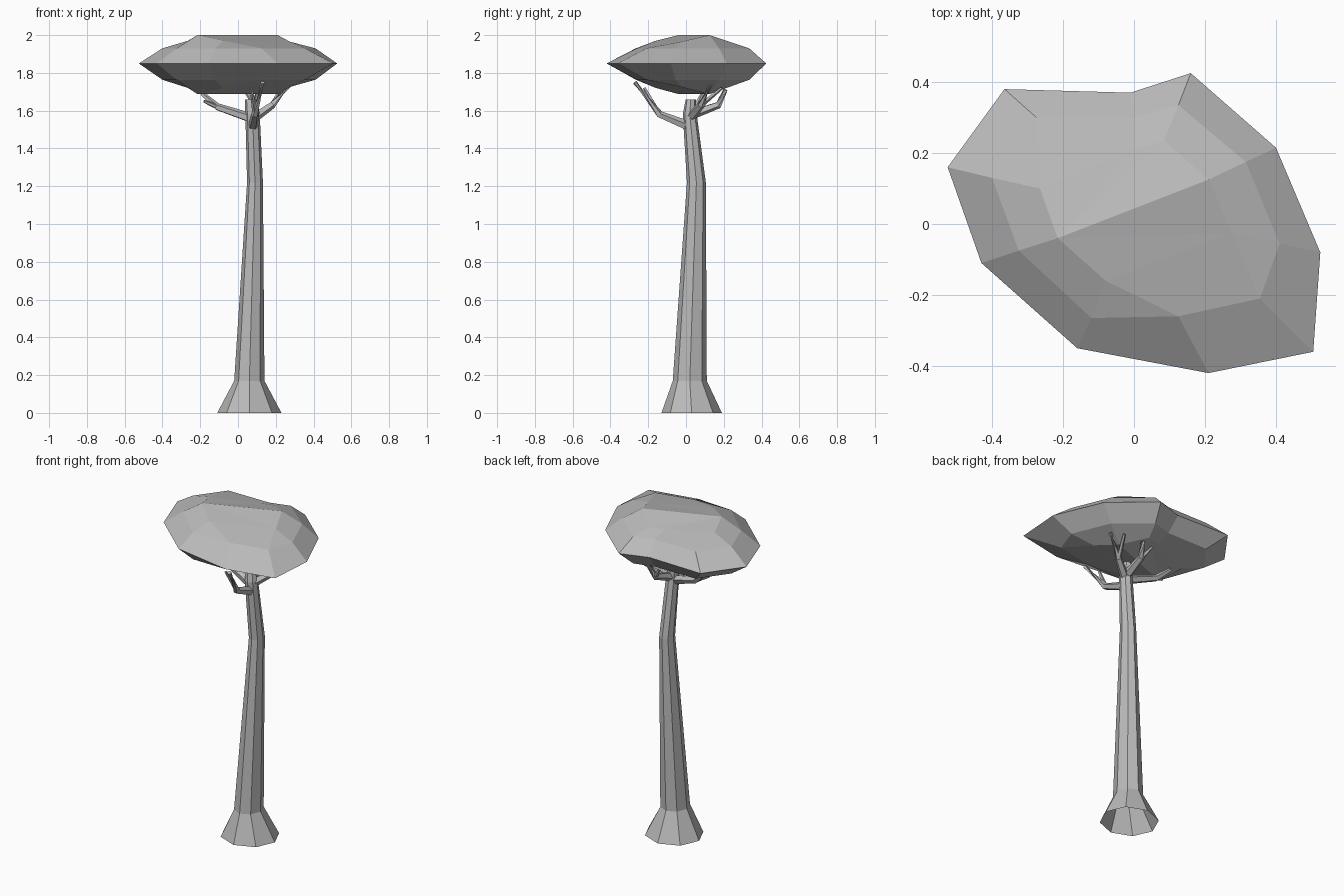
import bpy
import bmesh
from math import cos, sin, tau
from mathutils import Vector

cube = bpy.data.objects.get("Cube")
if cube:
    bpy.data.objects.remove(cube)

grey = bpy.data.materials.new("plain_grey")
grey.use_nodes = True
colour = (0.5, 0.5, 0.5, 1)
grey.diffuse_color = colour
grey.node_tree.nodes["Principled BSDF"].inputs["Base Color"].default_value = colour


def finish(name, bm):
    bmesh.ops.remove_doubles(bm, verts=bm.verts, dist=0.0005)
    bmesh.ops.recalc_face_normals(bm, faces=bm.faces)
    mesh = bpy.data.meshes.new(name)
    bm.to_mesh(mesh)
    bm.free()
    mesh.materials.append(grey)
    obj = bpy.data.objects.new(name, mesh)
    bpy.context.collection.objects.link(obj)
    return obj


def skin(bm, rings):
    """Join neighbouring rings of points with quads and return their vertices."""
    loops = [[bm.verts.new(p) for p in ring] for ring in rings]
    for low, high in zip(loops, loops[1:]):
        for i in range(len(low)):
            j = (i + 1) % len(low)
            bm.faces.new((low[i], low[j], high[j], high[i]))
    return loops


def tube(bm, path, radii, sides=5):
    """Tapered faceted limb along a path."""
    path = [Vector(p) for p in path]
    rings = []
    for k, p in enumerate(path):
        along = (path[min(k + 1, len(path) - 1)] - path[max(k - 1, 0)]).normalized()
        side = along.orthogonal().normalized()
        other = along.cross(side)
        rings.append([p + radii[k] * (side * cos(tau * i / sides) + other * sin(tau * i / sides))
                      for i in range(sides)])
    loops = skin(bm, rings)
    bm.faces.new(loops[0])
    bm.faces.new(loops[-1])


# Trunk: flared foot, open underneath, with a bend near the top
trunk_rings = [  # centre x, centre y, height, radius x, radius y
    (0.06, 0.03, 0, 0.17, 0.16),
    (0.06, 0.02, 0.17, 0.08, 0.09),
    (0.09, 0.055, 1.22, 0.042, 0.05),
    (0.077, 0.02, 1.58, 0.038, 0.037),
    (0.068, 0.025, 1.66, 0.032, 0.027),
]
bm = bmesh.new()
loops = skin(bm, [[(x + rx * cos(tau * i / 8), y + ry * sin(tau * i / 8), z) for i in range(8)]
                  for x, y, z, rx, ry in trunk_rings])
bm.faces.new(loops[-1])
finish("trunk", bm)

# Branches: each has a root, an elbow and a tip, plus a twig from the elbow
branches = {
    "front_branch": [(0.08, 0.01, 1.52), (0.09, -0.14, 1.58), (0.13, -0.27, 1.75), (0.07, -0.22, 1.72)],
    "left_branch": [(0.08, 0.02, 1.56), (0.18, 0.08, 1.63), (0.28, 0.13, 1.74), (0.23, 0.19, 1.72)],
    "right_branch": [(0.07, 0.02, 1.56), (-0.11, 0.06, 1.62), (-0.19, 0.09, 1.69), (-0.18, 0.03, 1.65)],
    "back_branch": [(0.08, 0.03, 1.58), (0.09, 0.17, 1.63), (0.11, 0.21, 1.71), (0.04, 0.2, 1.7)],
}
for name, (root, elbow, tip, twig) in branches.items():
    bm = bmesh.new()
    tube(bm, (root, elbow, tip), (0.027, 0.02, 0.012))
    tube(bm, (elbow, twig), (0.014, 0.008))
    finish(name, bm)

# Canopy: flat rim, shoulder ring and ridged crown, repeated upside down below
MID = 1.85
rim = [(-0.365, 0.38), (-0.01, 0.37), (0.16, 0.425), (0.4, 0.215), (0.525, -0.08),
       (0.505, -0.36), (0.21, -0.42), (-0.16, -0.35), (-0.43, -0.11), (-0.525, 0.16)]
shoulder = [(-0.275, 0.3), (0, 0.3), (0.125, 0.335), (0.315, 0.175), (0.41, -0.055),
            (0.355, -0.21), (0.125, -0.26), (-0.12, -0.265), (-0.325, -0.075), (-0.4, 0.13)]
west, east, south = (-0.265, 0.1, 0.12), (0.275, -0.025, 0.115), (-0.08, -0.16, 0.12)
crown = [west, (0, 0.21, 0.11), (0.085, 0.235, 0.11), (0.21, 0.125, 0.15), east,
         east, south, south, (-0.215, -0.04, 0.15), west]

bm = bmesh.new()
for scale in (1, -1.08):
    loops = skin(bm, [
        [(x, y, MID) for x, y in rim],
        [(x, y, MID + 0.08 * scale) for x, y in shoulder],
        [(x, y, MID + h * scale) for x, y, h in crown],
    ])
    top = loops[-1]
    # Fan the crown on both sides of its ridge
    for a, b in ((0, 1), (1, 2), (2, 3), (4, 7)):
        bm.faces.new((top[8], top[a], top[b]))
    bm.faces.new((top[8], top[3], top[4]))
finish("canopy", bm)
